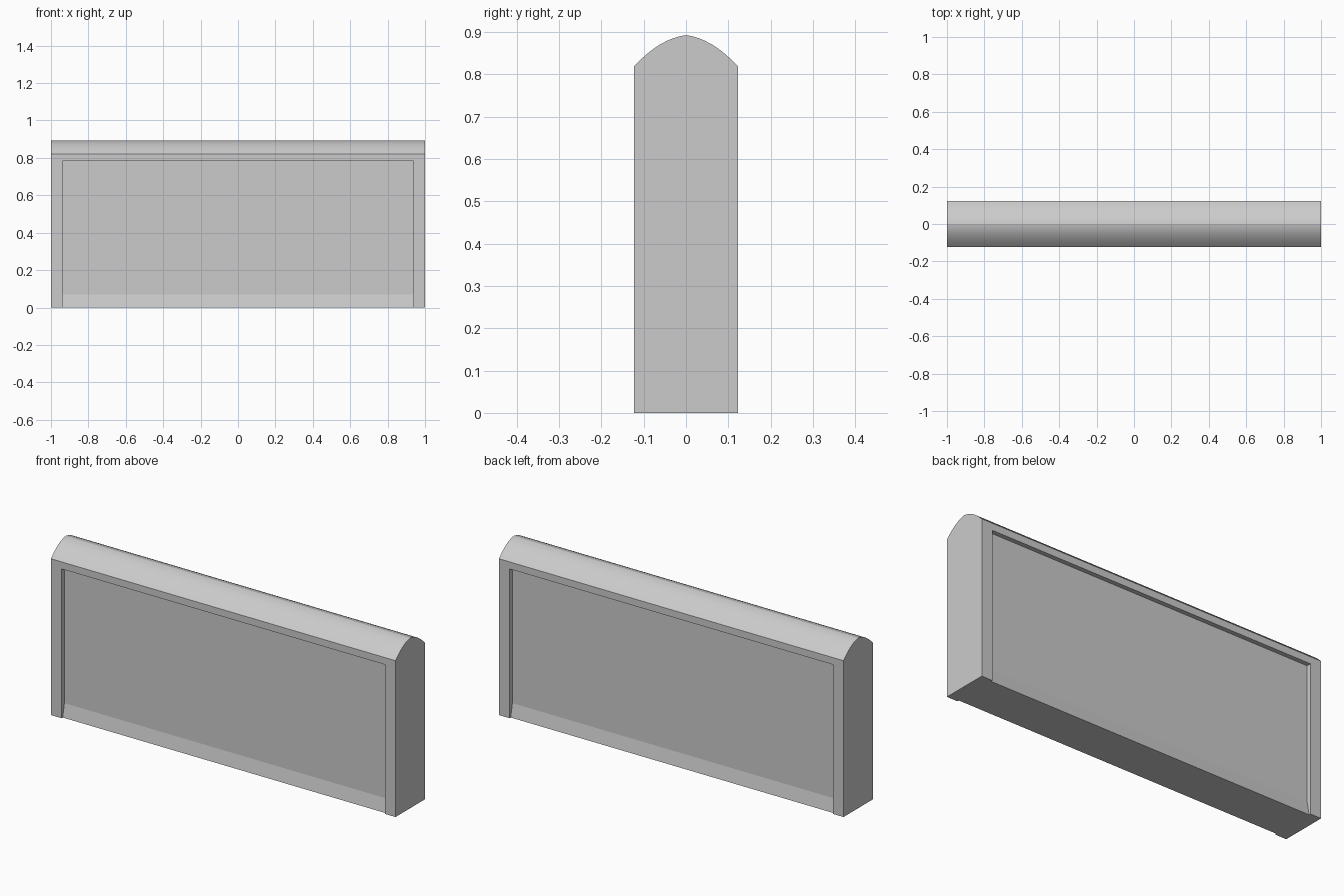
import bpy, bmesh, math

if "Cube" in bpy.data.objects:
    bpy.data.objects.remove(bpy.data.objects["Cube"])

HALF_D = 0.1225   # half depth of the wall
SHOULDER = 0.82   # height where the curved cap starts


def extrude_profile(name, profile, half_len):
    """Extrude a closed (y, z) profile along x, centred on x = 0."""
    bm = bmesh.new()
    face = bm.faces.new([bm.verts.new((-half_len, y, z)) for y, z in profile])
    ext = bmesh.ops.extrude_face_region(bm, geom=[face])
    moved = [g for g in ext["geom"] if isinstance(g, bmesh.types.BMVert)]
    bmesh.ops.translate(bm, verts=moved, vec=(2 * half_len, 0, 0))
    bmesh.ops.recalc_face_normals(bm, faces=bm.faces)
    mesh = bpy.data.meshes.new(name)
    bm.to_mesh(mesh)
    bm.free()
    obj = bpy.data.objects.new(name, mesh)
    bpy.context.collection.objects.link(obj)
    return obj


# Wall with a pointed, curved cap
def cap_z(y):
    return 0.893 - 0.127 * abs(y) - 3.84 * y * y


STEPS = 16
profile = [(-HALF_D, 0), (HALF_D, 0), (HALF_D, SHOULDER)]
for i in range(1, STEPS):
    y = HALF_D * (1 - 2 * i / STEPS)
    profile.append((y, cap_z(y)))
profile.append((-HALF_D, SHOULDER))
wall = extrude_profile("wall", profile, 1.0)

# Panel recesses on both sides, with a sloped foot at the bottom
for side, label in ((-1, "front"), (1, "back")):
    recess = [(0.20, -0.1), (0.113, -0.1), (0.113, 0.0),
              (0.099, 0.07), (0.099, 0.783), (0.20, 0.783)]
    cutter = extrude_profile(label + "_recess_cutter",
                             [(side * y, z) for y, z in recess], 0.938)
    cutter.hide_render = True
    mod = wall.modifiers.new(label + "_recess", "BOOLEAN")
    mod.operation = "DIFFERENCE"
    mod.solver = "EXACT"
    mod.object = cutter
    bpy.context.view_layer.objects.active = wall
    bpy.ops.object.modifier_apply(modifier=mod.name)
    bpy.data.objects.remove(cutter)

# Smooth cap, crisp edges elsewhere
bpy.ops.object.select_all(action="DESELECT")
wall.select_set(True)
bpy.context.view_layer.objects.active = wall
bpy.ops.object.shade_smooth_by_angle(angle=math.radians(10))
